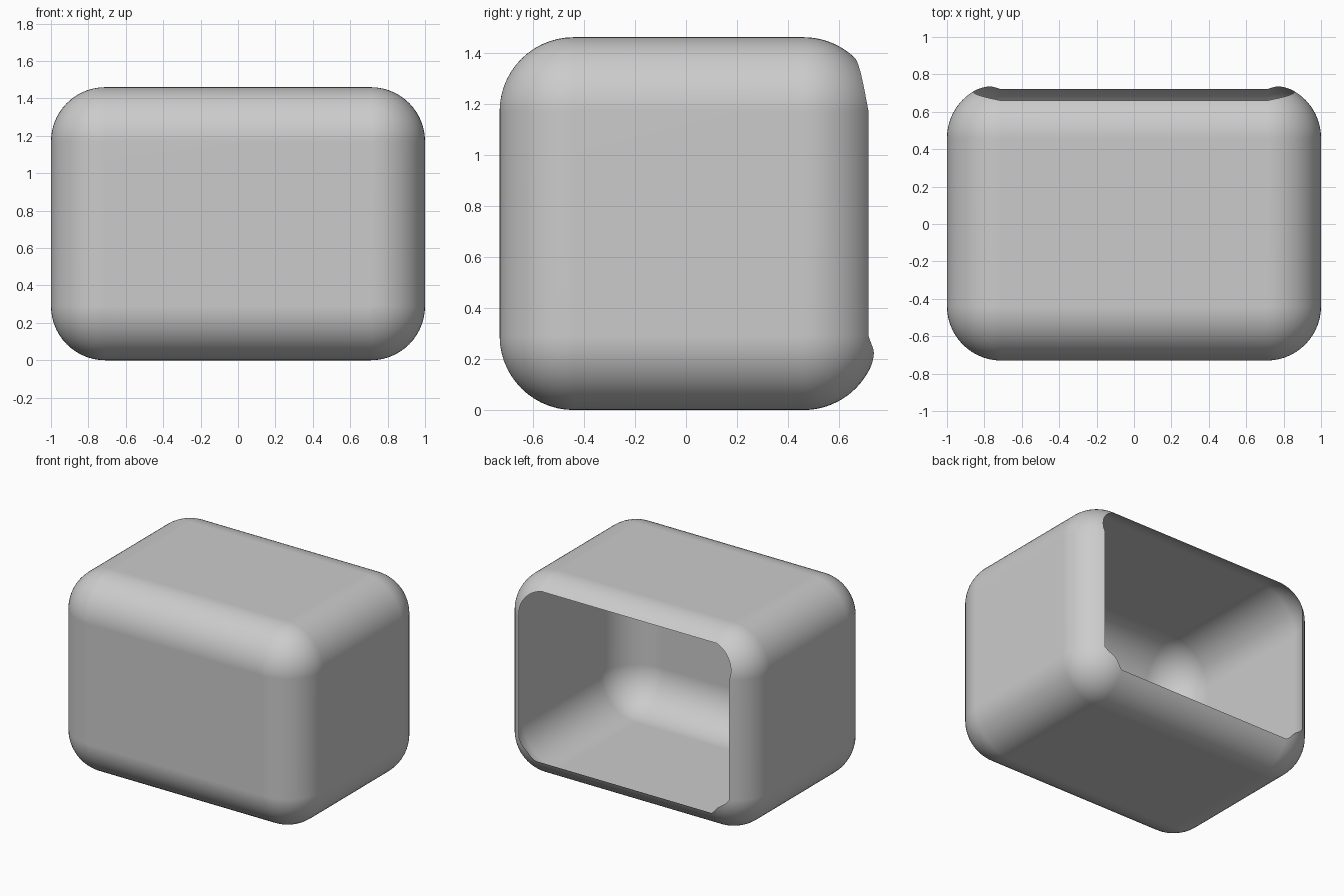
import bpy, bmesh
from math import sin, cos, pi, radians

cube = bpy.data.objects.get("Cube")
if cube:
    bpy.data.objects.remove(cube, do_unlink=True)

HALF_X, HEIGHT, RADIUS = 1.0, 1.46, 0.29
FRONT_Y, BACK_Y = -0.44, 0.46        # centres of the front and back edge rounding
STEPS = 14                           # segments in each quarter round
TOP, SIDE, BOTTOM = 43.6, 61.5, 64   # how far the back rounding wraps before the opening
BULGE = 9                            # extra wrap at the lower corners


def rim_angle(index, t):
    """Wrap angle of the rim inside a corner; corners run counter-clockwise from upper +x."""
    start, end = ((SIDE, TOP), (TOP, SIDE), (SIDE, BOTTOM), (BOTTOM, SIDE))[index]
    extra = BULGE * sin(pi * t) if index > 1 else 0
    return radians(start + (end - start) * t + extra)


def ring(bm, y_centre, wrap):
    """Rounded-rectangle loop; wrap(index, t) gives the rounding angle at each point."""
    verts = []
    for index, (sx, sz) in enumerate(((1, 1), (-1, 1), (-1, -1), (1, -1))):
        for k in range(STEPS + 1):
            t = k / STEPS
            turn = (index + t) * pi / 2
            phi = wrap(index, t)
            r = RADIUS * cos(phi)
            verts.append(bm.verts.new((
                sx * (HALF_X - RADIUS) + r * cos(turn),
                y_centre + RADIUS * sin(phi),
                HEIGHT / 2 + sz * (HEIGHT / 2 - RADIUS) + r * sin(turn))))
    return verts


bm = bmesh.new()
rings = []
# Rounded front edges
for i in range(STEPS + 1):
    angle = -pi / 2 * (1 - i / STEPS)
    rings.append(ring(bm, FRONT_Y, lambda index, t: angle))
# Rounded back edges, ending at the open rim
for i in range(STEPS + 1):
    rings.append(ring(bm, BACK_Y, lambda index, t: rim_angle(index, t) * i / STEPS))

# Front panel and lofted walls
bm.faces.new(rings[0])
for a, b in zip(rings, rings[1:]):
    for k in range(len(a)):
        n = (k + 1) % len(a)
        bm.faces.new((a[k], a[n], b[n], b[k]))
bmesh.ops.remove_doubles(bm, verts=bm.verts[:], dist=0.0005)
bmesh.ops.recalc_face_normals(bm, faces=bm.faces[:])
# Make sure the front panel faces outward
panel = min(bm.faces, key=lambda f: f.calc_center_median().y)
if panel.normal.y > 0:
    bmesh.ops.reverse_faces(bm, faces=bm.faces[:])

mesh = bpy.data.meshes.new("open_rounded_shell")
bm.to_mesh(mesh)
bm.free()
shell = bpy.data.objects.new("open_rounded_shell", mesh)
bpy.context.collection.objects.link(shell)

# Plain grey
grey = bpy.data.materials.new("light_grey")
grey.use_nodes = True
colour = (0.6, 0.6, 0.6, 1)
grey.diffuse_color = colour
grey.node_tree.nodes["Principled BSDF"].inputs["Base Color"].default_value = colour
mesh.materials.append(grey)

# Smooth rounding with truly flat walls
for face in mesh.polygons:
    face.use_smooth = True
weighted = shell.modifiers.new("flat_walls", "WEIGHTED_NORMAL")
weighted.keep_sharp = True
